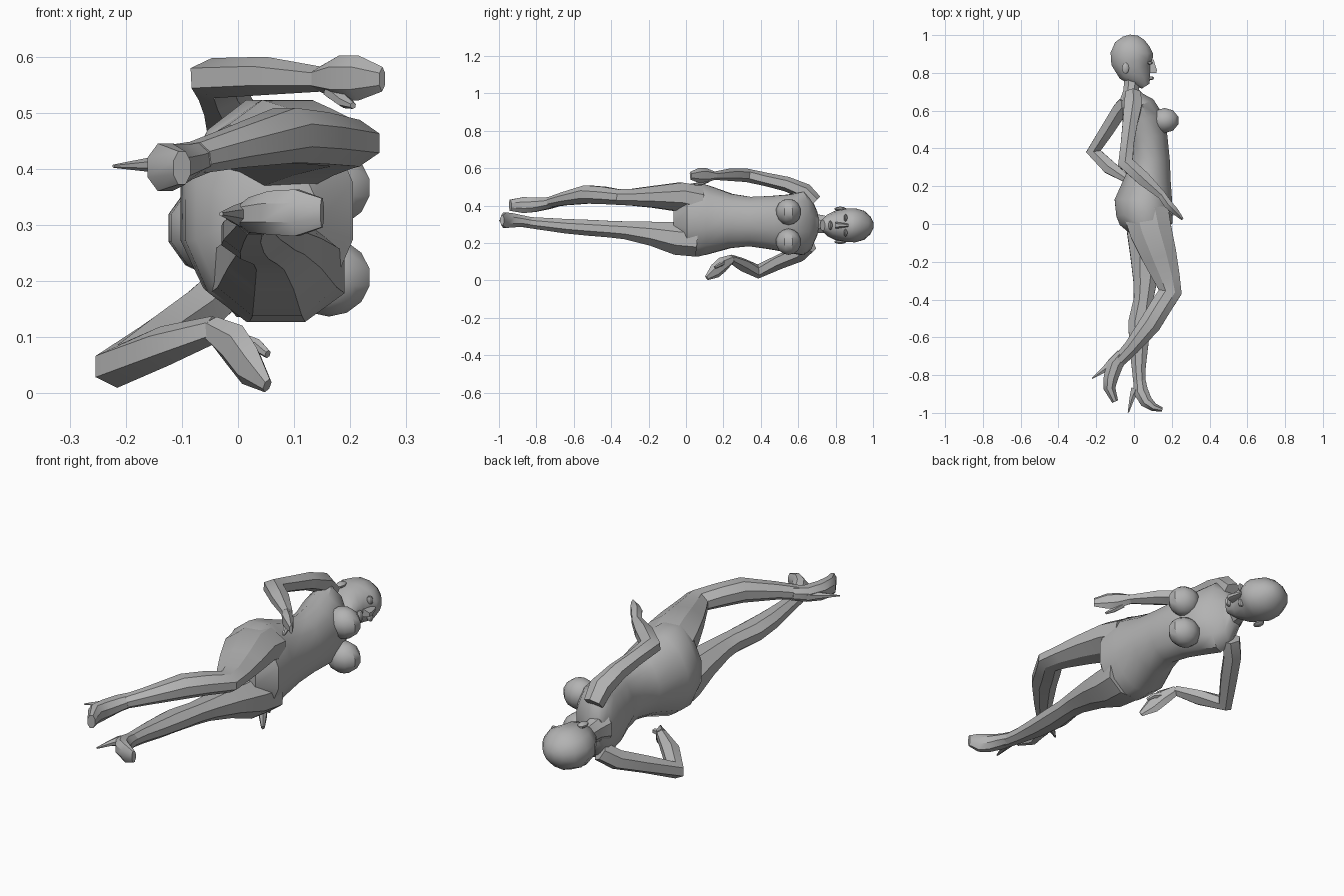
import bpy, bmesh, math
from mathutils import Vector

cube = bpy.data.objects.get("Cube")
if cube:
    bpy.data.objects.remove(cube, do_unlink=True)

# One plain grey for the whole figure
grey = bpy.data.materials.new("plain grey")
grey.use_nodes = True
colour = (0.45, 0.45, 0.45, 1)
grey.diffuse_color = colour
grey.node_tree.nodes["Principled BSDF"].inputs["Base Color"].default_value = colour


def finish(name, bm, angle=32):
    bmesh.ops.recalc_face_normals(bm, faces=bm.faces)
    mesh = bpy.data.meshes.new(name)
    bm.to_mesh(mesh)
    bm.free()
    mesh.materials.append(grey)
    ob = bpy.data.objects.new(name, mesh)
    bpy.context.collection.objects.link(ob)
    bpy.ops.object.select_all(action='DESELECT')
    ob.select_set(True)
    bpy.context.view_layer.objects.active = ob
    bpy.ops.object.shade_smooth_by_angle(angle=math.radians(angle))
    return ob


def loft(name, rings, sides=8, angle=32):
    """Skin oval rings (x, y, z, depth radius, side radius) along their centre line."""
    bm = bmesh.new()
    centres = [Vector(r[:3]) for r in rings]
    loops = []
    for i, r in enumerate(rings):
        before = centres[max(i - 1, 0)]
        after = centres[min(i + 1, len(rings) - 1)]
        a, b = centres[i] - before, after - centres[i]
        t = (a.normalized() + b.normalized()).normalized()
        side = (Vector((0, 0, 1)) - t * t.z).normalized()
        depth = t.cross(side)
        loop = []
        for k in range(sides):
            w = 2 * math.pi * (k + 0.5) / sides
            loop.append(bm.verts.new(centres[i] + depth * (math.cos(w) * r[3])
                                     + side * (math.sin(w) * r[4])))
        loops.append(loop)
    for lo, hi in zip(loops, loops[1:]):
        for k in range(sides):
            n = (k + 1) % sides
            bm.faces.new((lo[k], lo[n], hi[n], hi[k]))
    bm.faces.new(loops[0])
    bm.faces.new(loops[-1])
    return finish(name, bm, angle)


def ball(name, centre, radii, u=10, v=7):
    bm = bmesh.new()
    bmesh.ops.create_uvsphere(bm, u_segments=u, v_segments=v, radius=1)
    for p in bm.verts:
        p.co = Vector([c + q * s for c, q, s in zip(centre, p.co, radii)])
    return finish(name, bm)


# Torso, crotch to collar
loft("torso", [
    (.06, -.06, .325, .08, .10), (.065, .00, .325, .145, .195),
    (.055, .06, .325, .155, .205), (.05, .12, .322, .158, .19),
    (.075, .24, .318, .125, .15), (.085, .34, .315, .108, .137),
    (.072, .45, .31, .11, .147), (.045, .55, .305, .115, .16),
    (.02, .62, .305, .095, .175), (-.008, .665, .305, .065, .14),
    (-.015, .70, .305, .045, .065)], 12, 40)
for name, z in (("right_breast", .367), ("left_breast", .207)):
    ball(name, (.162, .548, z), (.078, .068, .07))

# Neck and head
loft("neck", [(-.02, .65, .305, .06, .08), (-.015, .70, .303, .046, .055),
              (-.012, .75, .30, .043, .048), (-.01, .81, .295, .045, .048)], 8)
loft("head", [
    (.062, .73, .295, .025, .03), (.04, .765, .295, .058, .06),
    (.005, .81, .295, .093, .082), (-.01, .86, .295, .115, .093),
    (-.012, .905, .295, .116, .094), (-.008, .95, .295, .096, .08),
    (-.002, .983, .295, .06, .05), (0, 1.0, .295, .022, .02)], 12, 45)

# Facial features
loft("nose", [(.09, .80, .295, .033, .018), (.09, .815, .295, .036, .016),
              (.09, .87, .295, .016, .008)], 6)
ball("lips", (.09, .772, .295), (.017, .011, .025), 8, 5)
for side, s in (("right", 1), ("left", -1)):
    ball(side + "_eye", (.085, .853, .295 + s * .04), (.016, .01, .02), 8, 5)
    ball(side + "_ear", (-.045, .825, .295 + s * .088), (.02, .032, .012), 8, 5)

# Right arm, reaching forward to the thigh
loft("right_arm", [
    (-.005, .69, .42, .045, .04), (-.005, .635, .475, .055, .045),
    (-.02, .54, .515, .046, .04), (-.035, .43, .54, .04, .036),
    (-.045, .325, .562, .048, .036), (.05, .24, .566, .043, .034),
    (.15, .15, .56, .025, .022)], 6)
loft("right_hand", [
    (.145, .155, .56, .025, .022), (.18, .105, .562, .026, .04),
    (.215, .07, .562, .022, .04), (.257, .025, .56, .008, .022)], 6)
loft("right_thumb", [(.165, .12, .54, .015, .015), (.19, .08, .52, .013, .012),
                     (.205, .045, .513, .006, .006)], 6)

# Left arm, bent back with the hand at the hip
loft("left_arm", [
    (-.02, .66, .19, .045, .045), (-.07, .61, .145, .045, .045),
    (-.14, .50, .10, .042, .04), (-.215, .385, .048, .045, .038),
    (-.13, .30, .085, .042, .036), (-.04, .24, .115, .024, .024)], 6)
loft("left_hand", [
    (-.045, .243, .115, .024, .024), (-.005, .195, .085, .022, .042),
    (.02, .155, .05, .02, .04), (.052, .11, .014, .008, .014)], 6)
loft("left_thumb", [(.0, .20, .095, .013, .015), (.035, .18, .085, .012, .012),
                    (.053, .155, .07, .006, .008)], 6)

# Right leg, knee bent forward
loft("right_leg", [
    (.065, .06, .425, .13, .09), (.09, -.04, .447, .12, .083),
    (.135, -.17, .447, .10, .063), (.175, -.29, .445, .075, .048),
    (.192, -.36, .446, .066, .045), (.14, -.44, .455, .062, .05),
    (.085, -.53, .46, .062, .053), (-.01, -.65, .437, .045, .038),
    (-.075, -.72, .42, .038, .03)], 8)
loft("right_foot", [
    (-.06, -.69, .423, .035, .03), (-.098, -.74, .413, .046, .034),
    (-.122, -.81, .405, .042, .042), (-.13, -.87, .403, .034, .046),
    (-.10, -.94, .402, .018, .032)], 8)
loft("right_heel", [(-.11, -.735, .41, .035, .024), (-.15, -.765, .408, .02, .014),
                    (-.222, -.818, .405, .003, .003)], 6)

# Left leg, straight and bearing the weight
loft("left_leg", [
    (.07, .06, .215, .13, .095), (.07, -.05, .225, .115, .095),
    (.065, -.18, .25, .09, .07), (.058, -.32, .268, .065, .052),
    (.05, -.40, .274, .056, .048), (.03, -.52, .282, .065, .046),
    (.025, -.64, .29, .055, .042), (.025, -.76, .302, .04, .036),
    (.03, -.86, .312, .034, .031)], 8)
loft("left_foot", [
    (.03, -.83, .31, .034, .031), (.035, -.885, .318, .043, .034),
    (.065, -.94, .322, .036, .042), (.105, -.97, .322, .024, .045),
    (.15, -.983, .322, .012, .028)], 8)
loft("left_heel", [(.01, -.875, .318, .03, .024), (-.01, -.92, .32, .016, .014),
                   (-.03, -.998, .32, .004, .004)], 6)
